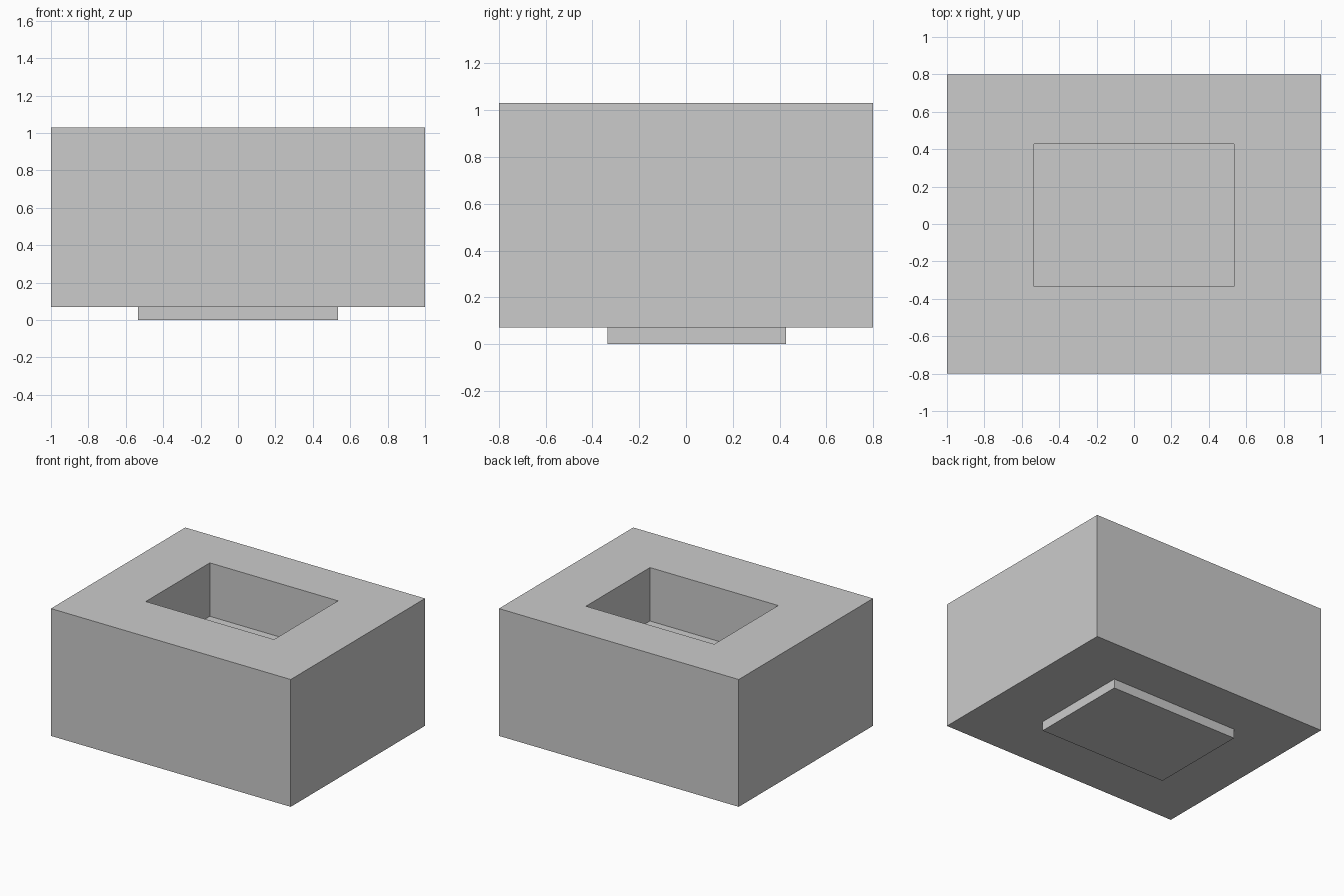
import bpy

if "Cube" in bpy.data.objects:
    bpy.data.objects.remove(bpy.data.objects["Cube"])

def box(name, x, y, z):
    """Axis-aligned box from (min, max) ranges."""
    lo, hi = zip(x, y, z)
    centre = [(a + b) / 2 for a, b in zip(lo, hi)]
    bpy.ops.mesh.primitive_cube_add(size=1)
    ob = bpy.context.object
    ob.name = name
    for v in ob.data.vertices:
        v.co = [c + t * (b - a) for c, t, a, b in zip(centre, v.co, lo, hi)]
    return ob

def boolean(target, tool, operation):
    mod = target.modifiers.new(tool.name, 'BOOLEAN')
    mod.operation = operation
    mod.solver = 'EXACT'
    mod.object = tool
    tool.hide_render = True
    tool.hide_set(True)

# Footprint shared by the top pocket and the foot below it
FX, FY = (-0.535, 0.535), (-0.335, 0.428)

# Main block
block = box("block", (-1, 1), (-0.8, 0.8), (0.07, 1.03))

# Foot standing out of the underside
foot = box("foot_helper", FX, FY, (0, 0.3))
boolean(block, foot, 'UNION')

# Pocket sunk into the top
pocket = box("pocket_cutter", FX, FY, (0.627, 1.3))
boolean(block, pocket, 'DIFFERENCE')
